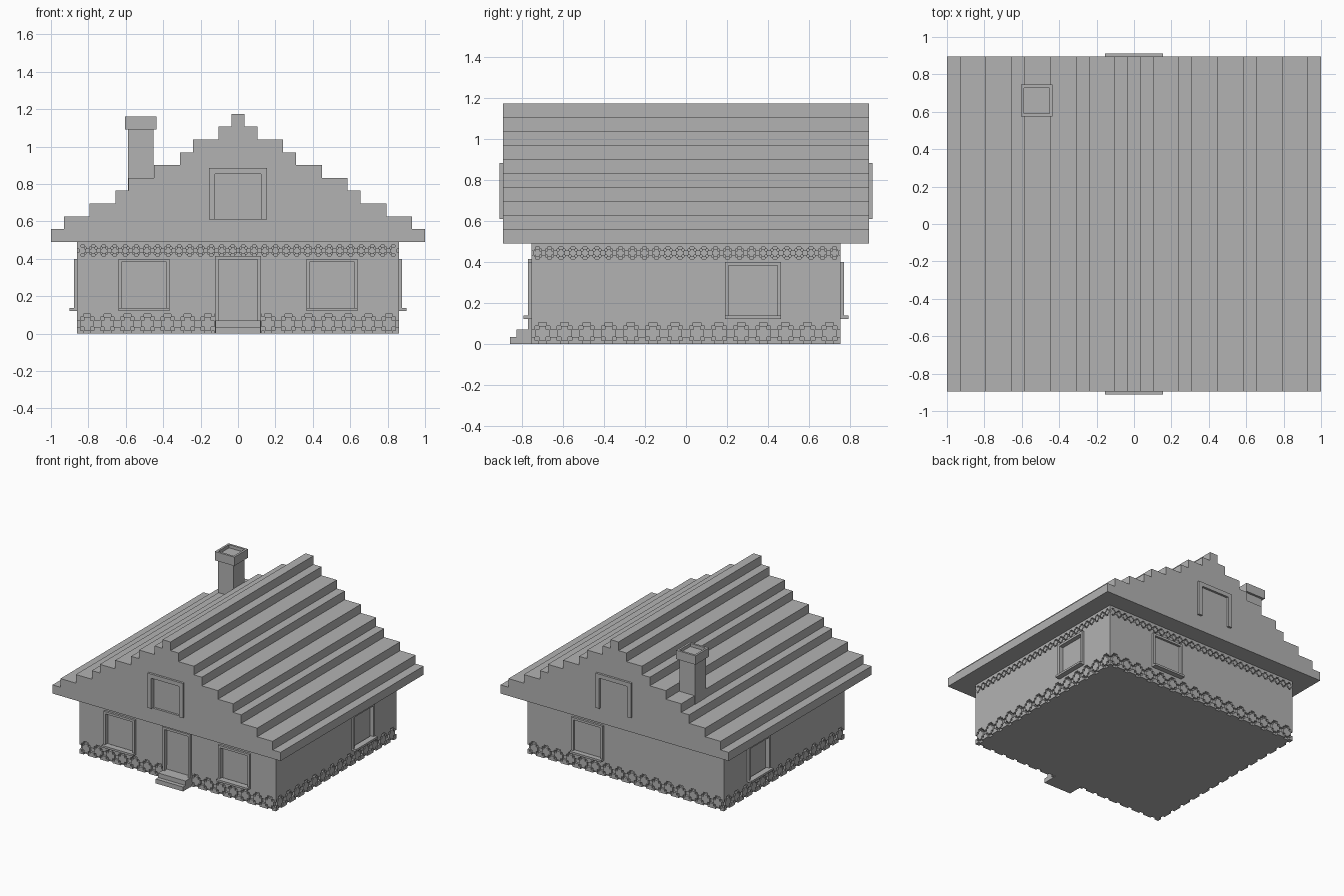
import bpy
import bmesh
from math import radians
from mathutils import Matrix, Vector

cube = bpy.data.objects.get("Cube")
if cube:
    bpy.data.objects.remove(cube, do_unlink=True)

stone = bpy.data.materials.new("plain_grey")
stone.use_nodes = True
GREY = (0.45, 0.45, 0.45, 1)
stone.diffuse_color = GREY
stone.node_tree.nodes["Principled BSDF"].inputs["Base Color"].default_value = GREY

HALF_X, HALF_Y, ROOF_Y = 0.86, 0.755, 0.895
STEP = 0.0172                      # relief depth of frames and carvings
BASE_TOP, FRIEZE_LOW, FRIEZE_TOP, EAVES = 0.105, 0.415, 0.473, 0.49

# Wall sides: turn about z, distance from centre, half length
SIDES = {
    "front": (0, HALF_Y, HALF_X),
    "right": (90, HALF_X, HALF_Y),
    "back": (180, HALF_Y, HALF_X),
    "left": (-90, HALF_X, HALF_Y),
}


def finish(name, bm):
    mesh = bpy.data.meshes.new(name)
    bmesh.ops.recalc_face_normals(bm, faces=bm.faces)
    bm.to_mesh(mesh)
    bm.free()
    obj = bpy.data.objects.new(name, mesh)
    mesh.materials.append(stone)
    bpy.context.collection.objects.link(obj)
    return obj


def boxes(name, spans, turn=0):
    """One object from boxes given as (x0, x1, y0, y1, z0, z1)."""
    bm = bmesh.new()
    for x0, x1, y0, y1, z0, z1 in spans:
        centre = Vector((x0 + x1, y0 + y1, z0 + z1)) / 2
        size = Matrix.Diagonal((x1 - x0, y1 - y0, z1 - z0, 1))
        bmesh.ops.create_cube(bm, size=1, matrix=Matrix.Translation(centre) @ size)
    bm.transform(Matrix.Rotation(radians(turn), 4, 'Z'))
    return finish(name, bm)


def cut(target, u0, u1, z0, z1, dist, turn):
    """Sink a shallow rectangular recess into a wall."""
    tool = boxes("recess_cutter", [(u0, u1, -dist - 0.1, -dist + STEP, z0, z1)], turn)
    tool.hide_render = True
    mod = target.modifiers.new("recess", 'BOOLEAN')
    mod.operation = 'DIFFERENCE'
    mod.solver = 'EXACT'
    mod.object = tool
    bpy.context.view_layer.objects.active = target
    bpy.ops.object.modifier_apply(modifier=mod.name)
    bpy.data.objects.remove(tool, do_unlink=True)


def opening(name, wall, u0, u1, z0, z1, rim, dist, turn, sill=False):
    """Recess with a raised frame on three sides and an optional sill."""
    cut(wall, u0 + rim, u1 - rim, z0, z1 - rim, dist, turn)
    y0, y1 = -dist - STEP, -dist + STEP / 2
    spans = [
        (u0, u0 + rim, y0, y1, z0, z1 - rim),
        (u1 - rim, u1, y0, y1, z0, z1 - rim),
        (u0, u1, y0, y1, z1 - rim, z1),
    ]
    if sill:
        spans.append((u0, u1, -dist - 0.04, y1, z0 - 0.008, z0 + 0.008))
    boxes(name + "_frame", spans, turn)


def lattice(name, side, z0, z1, gap=0.0):
    """Staggered crosses standing proud of the recessed band."""
    turn, dist, half = SIDES[side]
    unit = (z1 - z0) / 6
    count = round(2 * half / (6 * unit))
    pitch = 2 * half / count
    spans = []

    def bar(u, z, a0, a1, h):
        u0, u1 = max(u + a0 * unit, -half), min(u + a1 * unit, half)
        low, high = max(z - h * unit, z0), min(z + h * unit, z1)
        if u1 - u0 > 0.001 and (u1 < -gap or u0 > gap or not gap):
            spans.append((u0, u1, -dist, -dist + STEP, low, high))

    for i in range(count + 1):
        for row in range(3):
            u = -half + (i + (row % 2) / 2) * pitch
            z = z0 + row * 3 * unit
            bar(u, z, -1, 1, 2)
            bar(u, z, -2, -1, 1)
            bar(u, z, 1, 2, 1)
    boxes(name, spans, turn)


def block(name, inset, z0, z1):
    x, y = HALF_X - inset, HALF_Y - inset
    return boxes(name, [(-x, x, -y, y, z0, z1)])


# House body: recessed bands between plain wall courses
block("base_band", STEP, 0, BASE_TOP)
walls = block("walls", 0, BASE_TOP, FRIEZE_LOW)
block("frieze_band", STEP, FRIEZE_LOW, FRIEZE_TOP)
block("wall_top", 0, FRIEZE_TOP, EAVES)

for side in SIDES:
    lattice(side + "_base_lattice", side, 0, BASE_TOP, 0.12 if side == "front" else 0)
    lattice(side + "_frieze_lattice", side, FRIEZE_LOW, FRIEZE_TOP)

# Stepped roof, extruded from its gable profile
edges = [1, 0.93, 0.795, 0.655, 0.585, 0.45, 0.31, 0.24, 0.105, 0.035]
rise = 0.0685
half_profile = []
for i, x in enumerate(edges):
    half_profile += [(x, EAVES + i * rise), (x, EAVES + (i + 1) * rise)]
profile = half_profile + [(-x, z) for x, z in reversed(half_profile)]
bm = bmesh.new()
gable = bm.faces.new([bm.verts.new((x, -ROOF_Y, z)) for x, z in profile])
ext = bmesh.ops.extrude_face_region(bm, geom=[gable], use_keep_orig=True)
bmesh.ops.translate(bm, vec=(0, 2 * ROOF_Y, 0),
                    verts=[v for v in ext["geom"] if isinstance(v, bmesh.types.BMVert)])
roof = finish("stepped_roof", bm)

# Gable windows
for side in ("front", "back"):
    opening(side + "_gable_window", roof, -0.155, 0.155, 0.61, 0.885, 0.033,
            ROOF_Y, SIDES[side][0])

# Wall windows
windows = [
    ("front", -0.64), ("front", 0.365),
    ("right", 0.19), ("left", -0.465), ("back", -0.465),
]
for side, u in windows:
    turn, dist, _ = SIDES[side]
    opening(side + "_window", walls, u, u + 0.275, 0.13, 0.40, 0.018, dist, turn, sill=True)

# Door and doorstep
opening("door", walls, -0.122, 0.122, 0, FRIEZE_LOW, 0.018, HALF_Y, 0)
boxes("door_steps", [
    (-0.12, 0.12, -0.86, -HALF_Y + STEP, 0, 0.035),
    (-0.12, 0.12, -0.828, -HALF_Y + STEP, 0.035, 0.07),
])

# Chimney with an open cap
cx, cy, r, cap = -0.52, 0.66, 0.068, 0.085
boxes("chimney_shaft", [(cx - r, cx + r, cy - r, cy + r, 0.75, 1.135)])
boxes("chimney_cap", [
    (cx - cap, cx - r, cy - cap, cy + cap, 1.09, 1.16),
    (cx + r, cx + cap, cy - cap, cy + cap, 1.09, 1.16),
    (cx - r, cx + r, cy - cap, cy - r, 1.09, 1.16),
    (cx - r, cx + r, cy + r, cy + cap, 1.09, 1.16),
])
